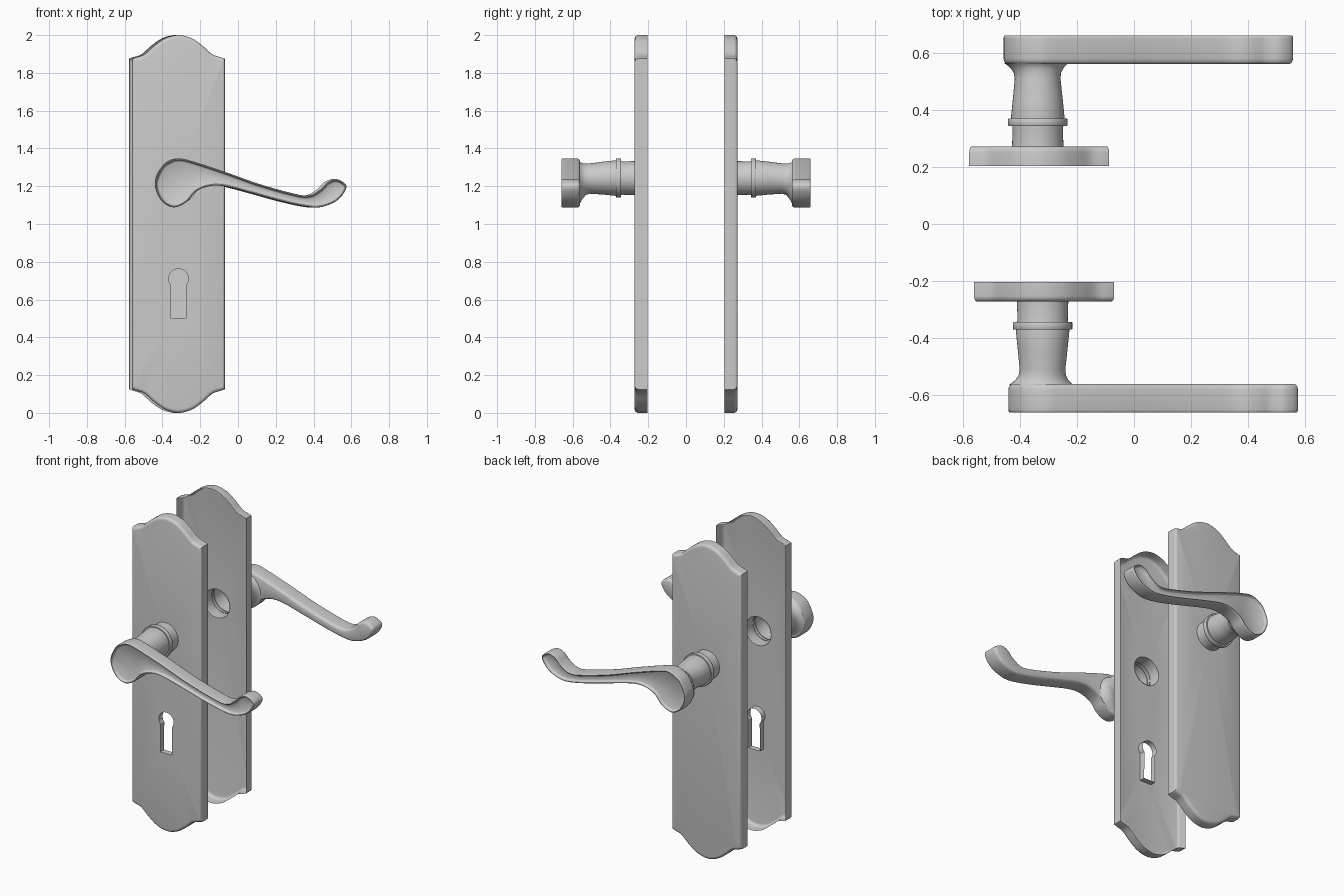
import bpy, bmesh, math
from mathutils import Vector

if "Cube" in bpy.data.objects:
    bpy.data.objects.remove(bpy.data.objects["Cube"])

CX = -0.315            # plate centre line
HX, HZ = -0.32, 1.243  # handle axis


def spline(pts, closed, steps):
    """Catmull-Rom curve through 2D points."""
    p = [Vector(q) for q in pts]
    n = len(p)
    get = (lambda i: p[i % n]) if closed else (lambda i: p[min(max(i, 0), n - 1)])
    out = []
    for i in range(n if closed else n - 1):
        a, b, c, d = (get(i + k) for k in (-1, 0, 1, 2))
        for s in range(steps):
            t = s / steps
            out.append(0.5 * (2 * b + (c - a) * t + (2 * a - 5 * b + 4 * c - d) * t * t
                              + (3 * b - a - 3 * c + d) * t ** 3))
    if not closed:
        out.append(p[-1])
    return out


def inset(loop, dist):
    """Move a counter-clockwise outline inwards."""
    out = []
    for i, q in enumerate(loop):
        d1 = (q - loop[i - 1]).normalized()
        d2 = (loop[(i + 1) % len(loop)] - q).normalized()
        n1, n2 = Vector((-d1.y, d1.x)), Vector((-d2.y, d2.x))
        m = (n1 + n2).normalized()
        out.append(q + m * dist / max(m.dot(n1), 0.6))
    return out


def shrink_plate(loop, d):
    """Scale the plate outline towards its centre, less across than along."""
    return [Vector((CX + (q.x - CX) * (1 - 0.5 * d / 0.245), 1 + (q.y - 1) * (1 - d)))
            for q in loop]


def circle(x, z, r, n=48):
    return [Vector((x + r * math.cos(2 * math.pi * i / n),
                    z + r * math.sin(2 * math.pi * i / n))) for i in range(n)]


def loft(name, sections, side, holes=(), cap_start=True, cap_end=True):
    """Join (outline, depth) sections into a skin; side is -1 front, 1 back.
    Holes are (outline, inner depth) pairs cut through the end cap."""
    shift = -0.017 if side > 0 else 0
    bm = bmesh.new()
    end = sections[-1][1]
    caps = ([], [])
    for k, tube in enumerate([sections] + [[(h, d), (h, end)] for h, d in holes]):
        rings = [[bm.verts.new((q.x + shift, side * y, q.y)) for q in loop] for loop, y in tube]
        n = len(rings[0])
        for a, b in zip(rings, rings[1:]):
            for i in range(n):
                j = (i + 1) % n
                bm.faces.new((a[i], a[j], b[j], b[i]))
        if cap_start and k == 0:
            caps[0].extend(bm.edges.get((rings[0][i - 1], rings[0][i])) for i in range(n))
        if cap_end:
            caps[1].extend(bm.edges.get((rings[-1][i - 1], rings[-1][i])) for i in range(n))
    for cap in caps:
        if cap:
            bmesh.ops.triangle_fill(bm, edges=cap, use_beauty=True, normal=(0, 1, 0))
    bmesh.ops.recalc_face_normals(bm, faces=bm.faces)
    me = bpy.data.meshes.new(name)
    bm.to_mesh(me)
    bm.free()
    ob = bpy.data.objects.new(name, me)
    bpy.context.collection.objects.link(ob)
    bpy.ops.object.select_all(action='DESELECT')
    ob.select_set(True)
    bpy.context.view_layer.objects.active = ob
    bpy.ops.object.shade_smooth_by_angle(angle=math.radians(35))


# Plate outline: ogee top, mirrored to the bottom
half = [(0.245, 1.875), (0.226, 1.882), (0.18, 1.898), (0.127, 1.944), (0.07, 1.983)]
top = spline([(CX + u, z) for u, z in half] + [(CX, 2.0)]
             + [(CX - u, z) for u, z in reversed(half)], False, 5)
plate_line = top + [Vector((q.x, 2 - q.y)) for q in reversed(top)]

# Keyhole outline: round head over a straight slot
key_line = [Vector((CX + 0.052 * math.cos(a), 0.71 + 0.052 * math.sin(a)))
            for a in [math.radians(-40 + 260 * i / 28) for i in range(29)]]
key_line += [Vector((CX - 0.041, 0.5)), Vector((CX + 0.041, 0.5))]

# Lever outline: round boss sweeping into a curled tip
lever_pts = [(-.44, 1.21), (-.407, 1.297), (-.36, 1.334), (-.307, 1.347), (-.233, 1.33),
             (-.074, 1.278), (.11, 1.213), (.296, 1.161), (.376, 1.152), (.435, 1.183),
             (.475, 1.222), (.524, 1.237), (.573, 1.205), (.555, 1.156), (.508, 1.114),
             (.43, 1.088), (.35, 1.093), (.217, 1.123), (.058, 1.167), (-.074, 1.2),
             (-.153, 1.2), (-.222, 1.172), (-.27, 1.118), (-.34, 1.088), (-.407, 1.125)]
lever_line = spline(lever_pts[::-1], True, 5)

# Neck profile: depth, radius, blend towards the lever boss centre
neck_profile = [(.27, .09, 0), (.335, .088, 0), (.37, .094, 0), (.44, .087, 0),
                (.51, .08, .1), (.53, .083, .25), (.545, .092, .55), (.557, .104, .85),
                (.564, .114, 1)]

for side, label in ((-1, "front"), (1, "back")):
    # Pressed back plate, hollow behind; only the front one has a keyhole
    holes = [(circle(HX, HZ, .09), .268)] + ([(key_line, .235)] if side < 0 else [])
    loft(label + "_plate", [(plate_line, .203), (plate_line, .252)]
         + [(shrink_plate(plate_line, .02 * (1 - math.cos(a))), .252 + .02 * math.sin(a))
            for a in (math.pi / 8 * k for k in range(1, 5))], side, holes, cap_start=False)

    # Hollow neck flaring into the lever
    loft(label + "_neck", [(circle(HX - .005 * b, HZ - .025 * b, r), y)
                           for y, r, b in neck_profile], side, cap_start=False, cap_end=False)

    # Collar ring around the neck
    loft(label + "_collar", [(circle(HX, HZ, r), y) for y, r in
         ((.343, .087), (.343, .102), (.346, .104), (.367, .104), (.37, .102), (.37, .09))],
         side, cap_start=False, cap_end=False)

    # Lever with rounded back edge and dished outer face
    loft(label + "_lever", [(inset(lever_line, d), y) for d, y in
         ((.014, .56), (.007, .563), (.002, .57), (0, .58), (0, .65), (.001, .656),
          (.004, .66), (.007, .659), (.011, .65), (.014, .645), (.017, .643))], side)
